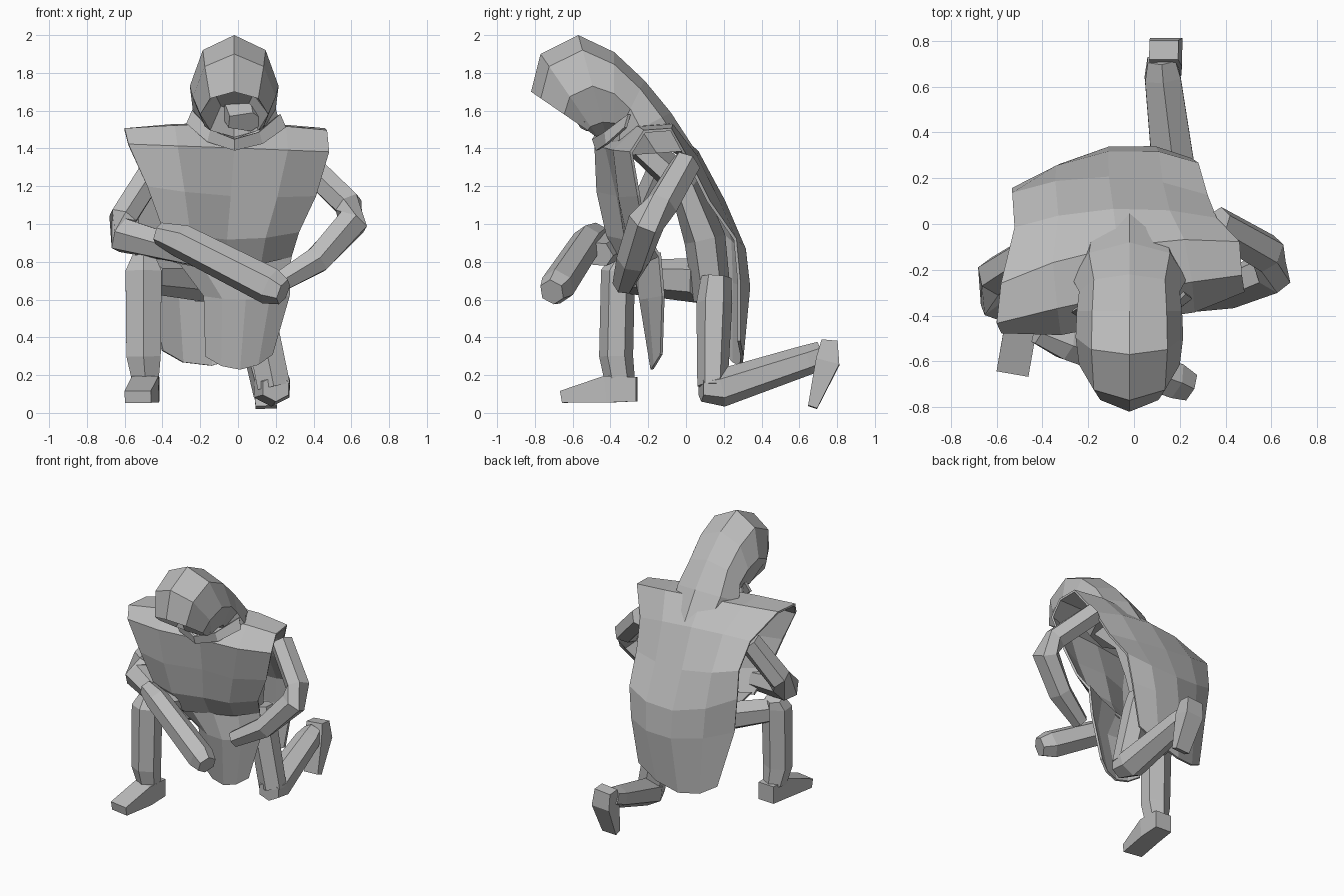
import bpy, bmesh, math
from mathutils import Vector

if "Cube" in bpy.data.objects:
    bpy.data.objects.remove(bpy.data.objects["Cube"])

grey = bpy.data.materials.new("stone grey")
grey.use_nodes = True
SHADE = (0.5, 0.5, 0.5, 1)
grey.diffuse_color = SHADE
grey.node_tree.nodes["Principled BSDF"].inputs["Base Color"].default_value = SHADE


def finish(name, bm):
    bmesh.ops.recalc_face_normals(bm, faces=bm.faces)
    mesh = bpy.data.meshes.new(name)
    bm.to_mesh(mesh)
    bm.free()
    mesh.materials.append(grey)
    obj = bpy.data.objects.new(name, mesh)
    bpy.context.collection.objects.link(obj)
    return obj


def bridge(bm, rows, closed):
    """Join neighbouring rows of vertices with quads."""
    for a, b in zip(rows, rows[1:]):
        n = len(a)
        for i in range(n if closed else n - 1):
            j = (i + 1) % n
            bm.faces.new((a[i], a[j], b[j], b[i]))


def loft(name, rings):
    bm = bmesh.new()
    rows = [[bm.verts.new(p) for p in ring] for ring in rings]
    bridge(bm, rows, True)
    bm.faces.new(rows[0])
    bm.faces.new(rows[-1])
    return finish(name, bm)


def limb(name, stations, sides=6, ref=(0, 0, 1), turn=0.5):
    """Faceted tube through stations of (point, radius across, radius along ref)."""
    pts = [Vector(s[0]) for s in stations]
    rings = []
    for i, (p, wide, deep) in enumerate(stations):
        t = (pts[min(i + 1, len(pts) - 1)] - pts[max(i - 1, 0)]).normalized()
        across = t.cross(Vector(ref)).normalized()
        along = across.cross(t)
        angles = [math.tau * (k + turn) / sides for k in range(sides)]
        rings.append([pts[i] + across * wide * math.cos(a) + along * deep * math.sin(a)
                      for a in angles])
    return loft(name, rings)


def sheet(name, rows, thick=0.016, samples=(-1, -0.55, 0, 0.55, 1)):
    """Draped cloth; each row is a curve through right edge, middle, left edge,
    with its quarter points pushed forward by fold."""
    bm = bmesh.new()
    grid = []
    for r, m, l, fold in rows:
        r, m, l = Vector(r), Vector(m), Vector(l)
        grid.append([bm.verts.new(r * (t * (t - 1) / 2) + m * (1 - t * t) + l * (t * (t + 1) / 2)
                                  - Vector((0, fold if 0 < abs(t) < 1 else 0, 0)))
                     for t in samples])
    bridge(bm, grid, False)
    obj = finish(name, bm)
    mod = obj.modifiers.new("cloth thickness", "SOLIDIFY")
    mod.thickness = thick
    mod.offset = 0
    return obj


# Cloak: up the chest, over the shoulders, down the back to the hem
sheet("cloak", [
    ((-.34, -.32, .80), (-.06, -.24, .77), (.28, -.14, .83), .03),
    ((-.40, -.42, .98), (-.06, -.32, .92), (.32, -.22, .96), .04),
    ((-.48, -.46, 1.2), (-.04, -.36, 1.15), (.41, -.25, 1.15), .05),
    ((-.58, -.47, 1.42), (-.02, -.42, 1.4), (.48, -.29, 1.38), .02),
    ((-.60, -.43, 1.5), (-.03, -.30, 1.52), (.47, -.22, 1.49), 0),
    ((-.58, -.26, 1.5), (-.07, -.10, 1.53), (.46, -.08, 1.5), 0),
    ((-.52, -.02, 1.36), (-.09, .06, 1.38), (.36, .02, 1.32), 0),
    ((-.53, .13, 1.2), (-.11, .20, 1.12), (.32, .12, 1.12), 0),
    ((-.53, .15, 1.0), (-.11, .31, .86), (.28, .26, .92), 0),
    ((-.50, .14, .74), (-.11, .33, .66), (.25, .28, .70), 0),
    ((-.40, .20, .33), (-.14, .29, .25), (.19, .28, .38), 0),
])

# Front cloth hanging between the legs
sheet("front_cloth", [
    ((-.33, -.30, .82), (-.04, -.24, .8), (.28, -.14, .85), 0),
    ((-.18, -.2, .62), (.04, -.24, .6), (.27, -.12, .62), 0),
    ((-.17, -.14, .3), (.01, -.18, .23), (.18, -.13, .31), 0),
])

# Hood: rings hinge round the neck, each given by lower point, upper point, half width
hood_rings = []
for low_y, low_z, top_y, top_z, half in [
        (-.47, 1.60, -.69, 1.77, .10),
        (-.47, 1.46, -.82, 1.70, .18),
        (-.46, 1.45, -.77, 1.90, .22),
        (-.42, 1.46, -.57, 2.00, .235),
        (-.38, 1.47, -.38, 1.91, .23),
        (-.37, 1.46, -.22, 1.76, .22),
        (-.40, 1.42, -.08, 1.59, .25),
        (-.36, 1.36, .05, 1.39, .22)]:
    low, top = Vector((-.02, low_y, low_z)), Vector((-.02, top_y, top_z))
    mid, arm = (low + top) / 2, (top - low) / 2
    hood_rings.append([mid + arm * math.cos(math.tau * k / 8)
                       + Vector((half * math.sin(math.tau * k / 8), 0, 0))
                       for k in range(8)])
loft("hood", hood_rings)

# Chin inside the hood opening
limb("face", [((.02, -.46, 1.6), .12, .08), ((.04, -.56, 1.54), .11, .06)], sides=5)

# Collar fold under the hood
sheet("collar", [
    ((-.24, -.36, 1.6), (-.02, -.49, 1.45), (.22, -.3, 1.58), 0),
    ((-.27, -.38, 1.53), (-.02, -.47, 1.39), (.25, -.32, 1.51), 0),
])

# Body bent forward under the cloak
limb("torso", [((-.04, -.24, 1.42), .2, .08), ((-.07, .0, 1.2), .24, .09),
               ((-.09, .1, .92), .24, .11), ((-.08, .14, .6), .17, .1)], ref=(0, 1, 0))

# Arms folded across the front
limb("left_arm", [((.36, .0, 1.32), .08, .08), ((.585, -.13, 1.1), .08, .09),
                  ((.605, -.21, 1.01), .09, .1), ((.42, -.28, .81), .08, .09),
                  ((.2, -.33, .68), .06, .06)], ref=(0, 1, 0))
limb("right_arm", [((-.44, -.12, 1.3), .08, .08), ((-.61, -.23, 1.03), .08, .09),
                   ((-.61, -.31, .94), .1, .1), ((-.22, -.46, .84), .07, .08)], ref=(0, 1, 0))
limb("right_hand_reach", [((-.42, -.47, .95), .06, .06), ((-.3, -.52, .91), .08, .09),
                          ((.17, -.68, .67), .09, .1), ((.24, -.71, .64), .07, .07)])

# Right leg planted in front
limb("right_thigh", [((-.12, .08, .7), .1, .12), ((-.46, -.3, .72), .09, .09)])
limb("right_shin", [((-.5, -.33, .82), .07, .06), ((-.5, -.36, .75), .11, .09),
                    ((-.5, -.37, .3), .105, .09), ((-.49, -.35, .17), .08, .08)], ref=(0, 1, 0))
limb("right_foot", [((-.48, -.26, .125), .09, .09), ((-.49, -.42, .125), .1, .1),
                    ((-.53, -.65, .085), .1, .045)], sides=4)

# Left leg kneeling, shin stretched back
limb("left_thigh", [((.08, .16, .72), .08, .08), ((.1, .15, .58), .1, .095),
                    ((.19, .14, .14), .1, .08)], ref=(0, 1, 0))
limb("left_shin", [((.2, .08, .13), .08, .07), ((.18, .18, .13), .11, .1),
                   ((.125, .64, .28), .09, .08), ((.12, .72, .31), .07, .07)])
limb("left_foot", [((.13, .76, .38), .09, .06), ((.14, .75, .27), .1, .09),
                   ((.15, .67, .03), .08, .035)], sides=4, ref=(0, 1, 0))
